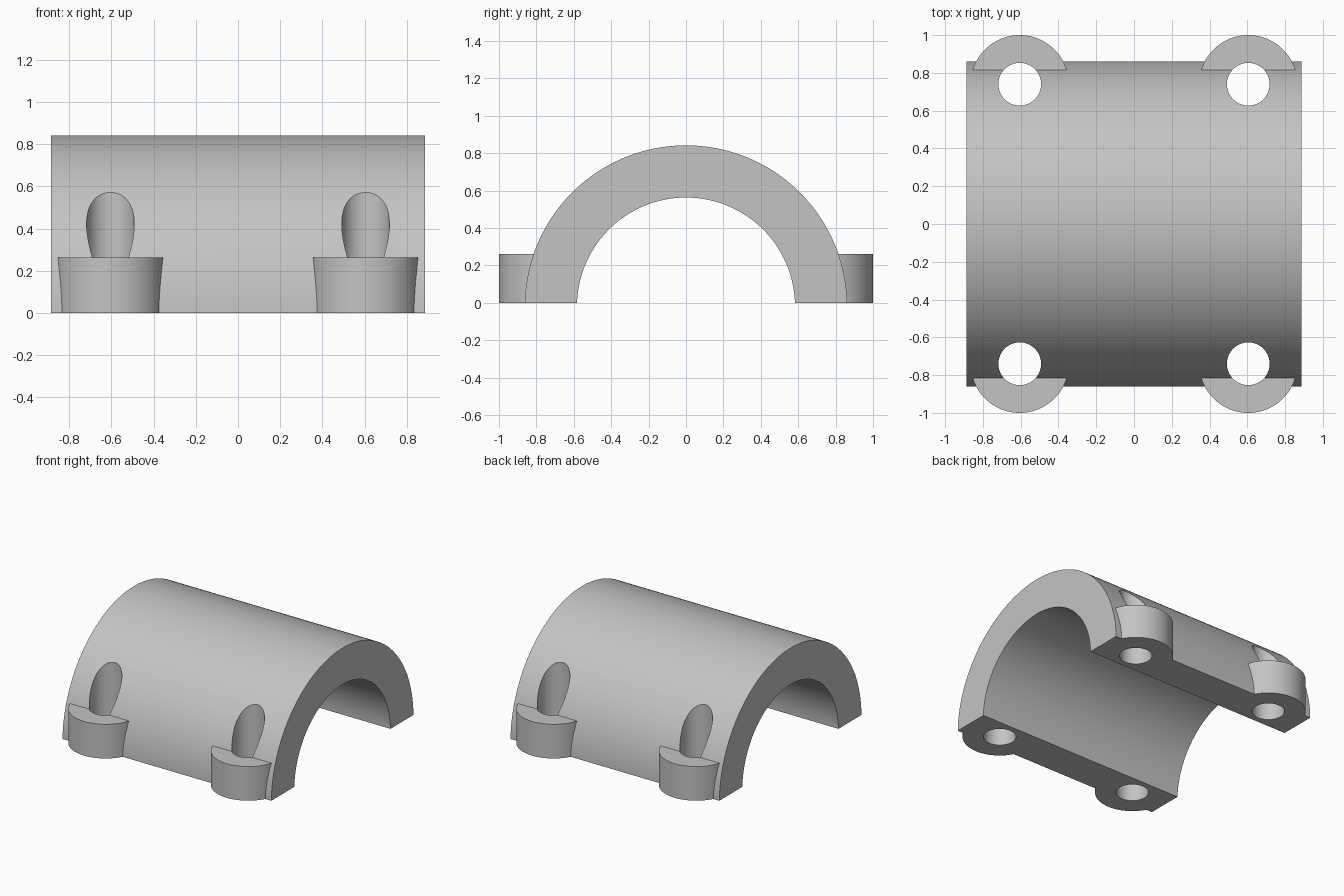
import bpy
import math

cube = bpy.data.objects.get("Cube")
if cube:
    bpy.data.objects.remove(cube, do_unlink=True)

HALF_LENGTH = 0.886
AXIS_Z = -0.02
OUTER_R, INNER_R = 0.862, 0.583
LUG_X, LUG_Y = 0.605, 0.74
LUG_R, LUG_TOP, HOLE_R = 0.26, 0.262, 0.113

grey = bpy.data.materials.new("plain grey")
grey.use_nodes = True
colour = (0.55, 0.55, 0.55, 1)
grey.diffuse_color = colour
grey.node_tree.nodes["Principled BSDF"].inputs["Base Color"].default_value = colour


def finish(name):
    ob = bpy.context.object
    ob.name = name
    ob.data.materials.append(grey)
    return ob


def cylinder(name, radius, depth, location, along_x=False, sides=128):
    rotation = (0, math.pi / 2, 0) if along_x else (0, 0, 0)
    bpy.ops.mesh.primitive_cylinder_add(vertices=sides, radius=radius, depth=depth,
                                        location=location, rotation=rotation)
    return finish(name)


def combine(target, other, operation):
    """Apply a boolean and discard the second body."""
    mod = target.modifiers.new(operation.lower(), "BOOLEAN")
    mod.operation = operation
    mod.solver = "EXACT"
    mod.object = other
    bpy.ops.object.select_all(action="DESELECT")
    bpy.context.view_layer.objects.active = target
    target.select_set(True)
    bpy.ops.object.modifier_apply(modifier=mod.name)
    bpy.data.objects.remove(other, do_unlink=True)


# Solid barrel along x
shell = cylinder("bearing_cap", OUTER_R, 2 * HALF_LENGTH, (0, 0, AXIS_Z), True, 160)

# Four bolt lugs on the long edges
corners = [(sx * LUG_X, sy * LUG_Y) for sx in (-1, 1) for sy in (-1, 1)]
for x, y in corners:
    base = -0.15
    lug = cylinder("bolt_lug", LUG_R, LUG_TOP - base, (x, y, (LUG_TOP + base) / 2), sides=96)
    combine(shell, lug, "UNION")

# Bore through the barrel
bore = cylinder("bore_cutter", INNER_R, 3, (0, 0, AXIS_Z), True, 160)
combine(shell, bore, "DIFFERENCE")

# Vertical bolt holes
for x, y in corners:
    hole = cylinder("hole_cutter", HOLE_R, 3, (x, y, 0), sides=64)
    combine(shell, hole, "DIFFERENCE")

# Remove everything below the flat split plane
bpy.ops.mesh.primitive_cube_add(size=4, location=(0, 0, -2))
combine(shell, finish("lower_half_cutter"), "DIFFERENCE")

# One material slot, smooth curves and crisp edges
shell.data.materials.clear()
shell.data.materials.append(grey)
for face in shell.data.polygons:
    face.material_index = 0
shell.select_set(True)
bpy.context.view_layer.objects.active = shell
bpy.ops.object.shade_smooth_by_angle(angle=math.radians(25))
